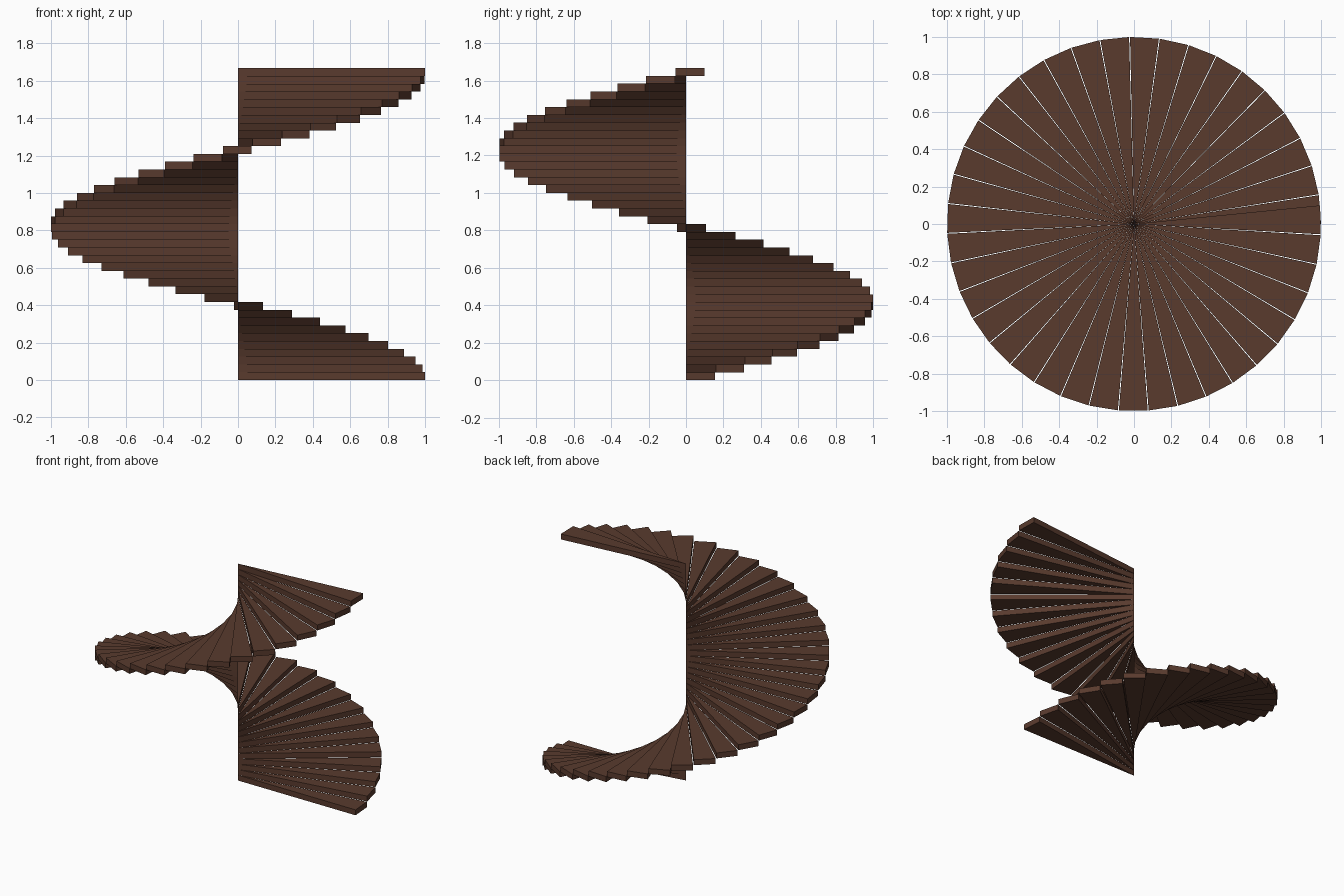
import bpy, bmesh, math

if "Cube" in bpy.data.objects:
    bpy.data.objects.remove(bpy.data.objects["Cube"])

STEPS = 40
HEIGHT = 1.667 / STEPS          # rise of one tread
TURN = math.radians(9.15)       # rotation from tread to tread
WEDGE = math.radians(8.86)      # angle covered by one tread

wood = bpy.data.materials.new("dark brown wood")
wood.diffuse_color = (0.1, 0.043, 0.027, 1)
wood.use_nodes = True
wood.node_tree.nodes["Principled BSDF"].inputs["Base Color"].default_value = wood.diffuse_color

# One wedge-shaped tread mesh, shared by all steps
bm = bmesh.new()
outline = [(0, 0), (1, 0), (math.cos(WEDGE), math.sin(WEDGE))]
base = bm.faces.new([bm.verts.new((x, y, 0)) for x, y in outline])
top = bmesh.ops.extrude_face_region(bm, geom=[base])["geom"]
bmesh.ops.translate(bm, vec=(0, 0, HEIGHT),
                    verts=[g for g in top if isinstance(g, bmesh.types.BMVert)])
bmesh.ops.recalc_face_normals(bm, faces=bm.faces)
mesh = bpy.data.meshes.new("stair_tread")
bm.to_mesh(mesh)
bm.free()
mesh.materials.append(wood)

# Spiral of stacked treads
for i in range(STEPS):
    tread = bpy.data.objects.new(f"stair_tread_{i + 1:02d}", mesh)
    tread.location.z = i * HEIGHT
    tread.rotation_euler.z = i * TURN
    bpy.context.collection.objects.link(tread)
